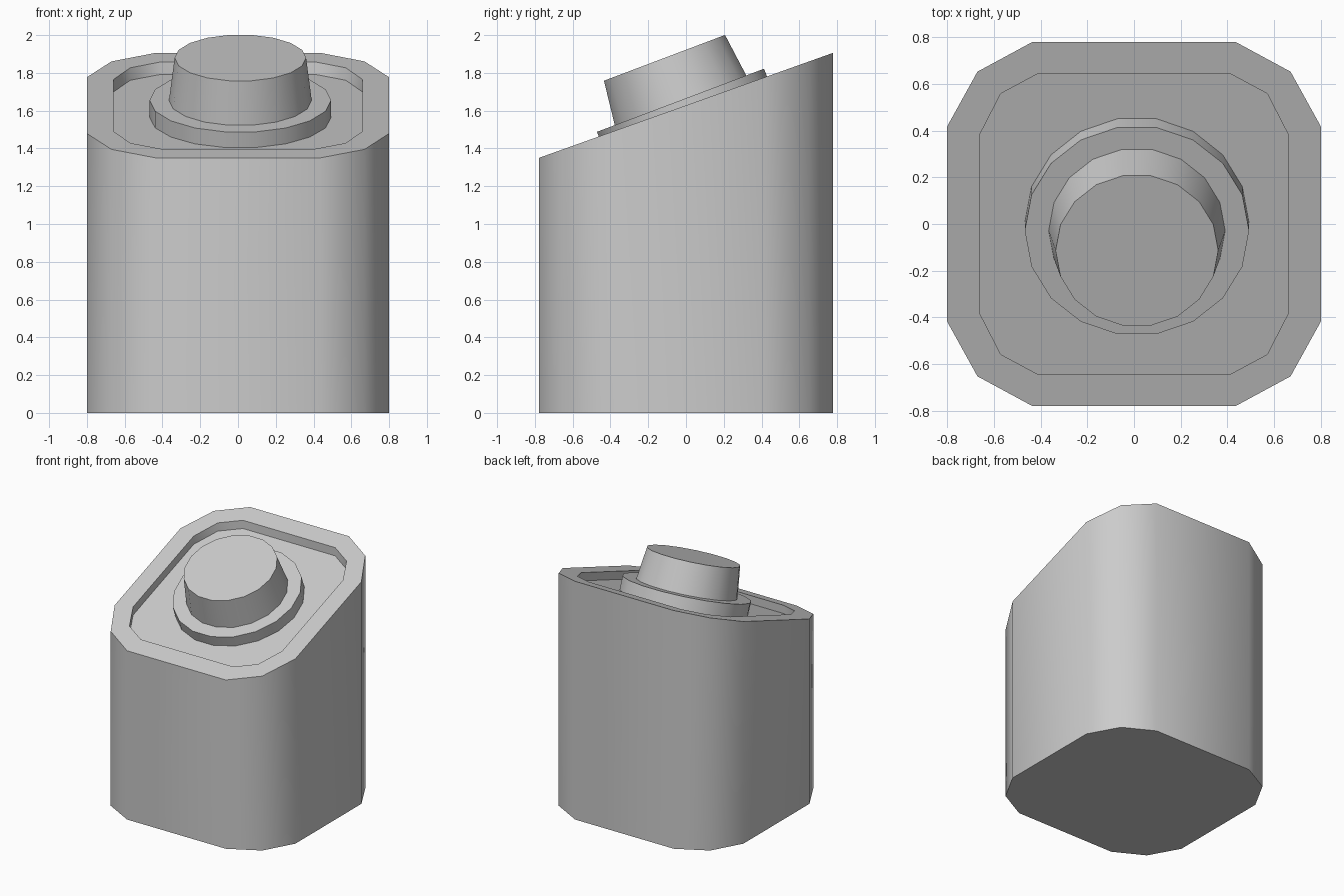
import bpy, bmesh
from math import sin, cos, radians
from mathutils import Matrix, Vector

if "Cube" in bpy.data.objects:
    bpy.data.objects.remove(bpy.data.objects["Cube"])

SLOPE = 0.357    # slant of the body's top
MID_Z = 1.628    # height of the slanted top at y = 0
TILT = radians(20.7)


def outline(corner):
    """Mirror one chamfered corner into a closed counter-clockwise outline."""
    half = corner + [(-x, y) for x, y in reversed(corner)]
    return half + [(-x, -y) for x, y in half]


def slanted(pts, drop=0.0):
    return [(x, y, MID_Z + SLOPE * y - drop) for x, y in pts]


def build(name, loops):
    """Skin a stack of equal loops and cap both ends."""
    bm = bmesh.new()
    rings = [[bm.verts.new(p) for p in loop] for loop in loops]
    n = len(rings[0])
    for a, b in zip(rings, rings[1:]):
        for i in range(n):
            j = (i + 1) % n
            bm.faces.new((a[i], a[j], b[j], b[i]))
    bm.faces.new(rings[0][::-1])
    bm.faces.new(rings[-1])
    bmesh.ops.recalc_face_normals(bm, faces=bm.faces)
    mesh = bpy.data.meshes.new(name)
    bm.to_mesh(mesh)
    bm.free()
    obj = bpy.data.objects.new(name, mesh)
    bpy.context.collection.objects.link(obj)
    bpy.ops.object.select_all(action='DESELECT')
    obj.select_set(True)
    bpy.context.view_layer.objects.active = obj
    bpy.ops.object.shade_smooth_by_angle(angle=radians(40))
    return obj


# Body: chamfered block with a slanted top and a shallow recess
outer = outline([(0.80, 0.417), (0.67, 0.652), (0.437, 0.778)])
inner = outline([(0.66, 0.383), (0.57, 0.558), (0.408, 0.645)])
build("body", [[(x, y, 0) for x, y in outer], slanted(outer),
               slanted(inner), slanted(inner, 0.066)])

# Tilted round parts share one axis, starting at the collar's top face
frame = Matrix.Translation((0.0125, -0.029, 1.655)) @ Matrix.Rotation(TILT, 4, 'X')


def disc(radius, height, sides=18):
    step = radians(360 / sides)
    return [frame @ Vector((radius * cos(i * step), radius * sin(i * step), height))
            for i in range(sides)]


# Collar seated in the recess, and the tapered plug above it
build("collar", [disc(0.48, -0.11), disc(0.48, 0)])
build("plug", [disc(0.379, -0.01), disc(0.348, 0.24)])
